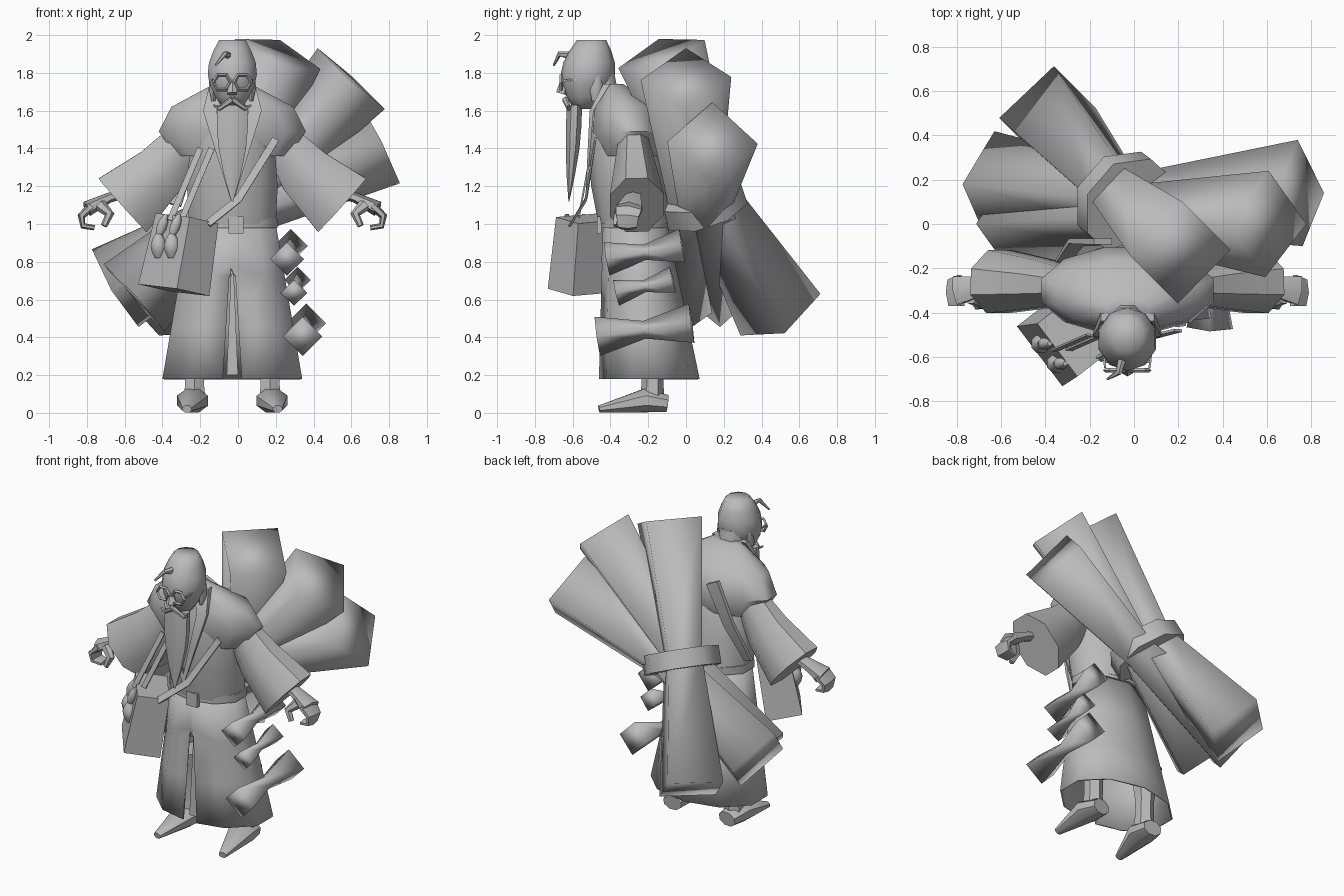
import bpy, bmesh, math
from mathutils import Vector

if "Cube" in bpy.data.objects:
    bpy.data.objects.remove(bpy.data.objects["Cube"])

GREY = bpy.data.materials.new("plain_grey")
GREY.use_nodes = True
GREY.diffuse_color = (.5, .5, .5, 1)
GREY.node_tree.nodes["Principled BSDF"].inputs["Base Color"].default_value = (.5, .5, .5, 1)
CX = -.03  # body centre line
UP, SIDE, DEPTH = Vector((0, 0, 1)), Vector((1, 0, 0)), Vector((0, 1, 0))


def finish(ob, name, angle=50):
    ob.name = name
    ob.data.materials.append(GREY)
    bpy.ops.object.select_all(action="DESELECT")
    ob.select_set(True)
    bpy.context.view_layer.objects.active = ob
    bpy.ops.object.shade_smooth_by_angle(angle=math.radians(angle))
    return ob


def strand(name, path, start, end, flat=1, belly=0, steps=1, sides=6,
           side=SIDE, axis=None, corner=False, caps=True, angle=50):
    """Tapering tube along a path; belly swells (or pinches) the middle, flat scales the depth."""
    path = [Vector(p) for p in path]
    centres = [p.lerp(q, k / steps) for p, q in zip(path, path[1:]) for k in range(steps)] + [path[-1]]
    last = len(centres) - 1
    turn = 0 if corner else .5
    stretch = 1 if corner else 1 / math.cos(math.pi / sides)
    bm = bmesh.new()
    rings = []
    for i, centre in enumerate(centres):
        along = axis or (centres[min(i + 1, last)] - centres[max(i - 1, 0)]).normalized()
        side = Vector(side)
        u = (side - along * side.dot(along)).normalized()
        v = along.cross(u) * flat
        width = start + (end - start) * i / last + belly * math.sin(math.pi * i / last)
        turns = [(j + turn) * math.tau / sides for j in range(sides)]
        rings.append([bm.verts.new(centre + (u * math.cos(a) + v * math.sin(a)) * width * stretch) for a in turns])
    for lower, upper in zip(rings, rings[1:]):
        for j in range(sides):
            k = (j + 1) % sides
            bm.faces.new((lower[j], lower[k], upper[k], upper[j]))
    if caps:
        bm.faces.new(rings[0])
        bm.faces.new(rings[-1])
    bmesh.ops.recalc_face_normals(bm, faces=bm.faces)
    mesh = bpy.data.meshes.new(name)
    bm.to_mesh(mesh)
    bm.free()
    ob = bpy.data.objects.new(name, mesh)
    bpy.context.collection.objects.link(ob)
    return finish(ob, name, angle)


def pair(name, path, start, end, side=SIDE, **shape):
    """Matching left and right parts; path x is measured from the body centre line."""
    for sign, tag in ((1, "left_"), (-1, "right_")):
        mirrored_path = [(CX + sign * x, y, z) for x, y, z in path]
        mirrored_side = (sign * side[0], side[1], side[2])
        strand(tag + name, mirrored_path, start, end, side=mirrored_side, **shape)


# Robe: torso, belt and hollow skirt with a front slit
strand("robe_torso", [(CX, -.27, 1), (CX, -.33, 1.4), (CX, -.4, 1.7)], start=.23, end=.1,
       flat=.8, belly=.06, steps=2, sides=10, axis=UP)
skirt = strand("robe_skirt", [(CX, -.27, 1), (CX, -.2, .18)], start=.23, end=.37,
               flat=.7, steps=3, sides=10, axis=UP, caps=False)
shell = skirt.modifiers.new("cloth_thickness", "SOLIDIFY")
shell.thickness = .01
cutter = strand("slit_cutter", [(CX, -.47, .1), (CX, -.47, .95)], start=.055, end=.002, flat=2,
                sides=4, axis=UP)
cutter.hide_render = True
cutter.hide_viewport = True
slit = skirt.modifiers.new("front_slit", "BOOLEAN")
slit.operation = "DIFFERENCE"
slit.solver = "EXACT"
slit.object = cutter
strand("slit_pleat", [(CX, -.42, .2), (CX, -.41, .8)], start=.03, end=.005, flat=.1, sides=4, axis=UP)
strand("belt", [(CX, -.27, .98), (CX, -.27, 1.03)], start=.24, end=.24, flat=.75, sides=10, axis=UP)
strand("belt_buckle", [(-.01, -.46, .95), (-.01, -.46, 1.04)], start=.04, end=.04, flat=.3, sides=4)

# Shoulder cape and collar
strand("shoulder_cape", [(CX, -.38, 1.74), (CX, -.32, 1.62), (CX, -.3, 1.49), (CX, -.3, 1.36)],
       start=.1, end=.3, flat=.5, belly=.18, sides=12, axis=UP)
pair("collar", [(.06, -.42, 1.74), (.12, -.5, 1.6), (0, -.53, 1.13)], start=.06, end=.01,
     flat=.3, steps=2, sides=4, axis=UP)

# Sleeves and hands
pair("sleeve", [(.25, -.28, 1.45), (.38, -.27, 1.28), (.58, -.26, 1.1)], start=.1, end=.19,
     flat=.75, sides=8, side=(1, 0, 1))
pair("hand", [(.5, -.28, 1.18), (.65, -.28, 1.14), (.77, -.3, 1.08)], start=.04, end=.065,
     flat=.55, belly=-.01, side=DEPTH)
pair("fingers", [(.75, -.3, 1.09), (.8, -.31, 1.04), (.79, -.31, .99), (.73, -.31, .98)], start=.07, end=.04,
     flat=.3, side=DEPTH)
pair("thumb", [(.7, -.33, 1.1), (.65, -.36, 1.05), (.68, -.37, .99)], start=.03, end=.015, side=DEPTH)

# Legs and feet
pair("leg", [(.2, -.17, .5), (.2, -.18, .04)], start=.09, end=.06, belly=-.025, steps=4, axis=UP)
pair("foot", [(.2, -.1, .05), (.21, -.22, .065), (.24, -.46, .02)], start=.06, end=.025, flat=.75,
     belly=.04, sides=8)

# Head, nose, ears and hair
strand("neck", [(CX, -.42, 1.6), (CX, -.46, 1.8)], start=.08, end=.08, sides=8, axis=UP)
strand("head", [(CX, -.54, 1.61), (CX, -.5, 1.975)], start=.05, end=.07, flat=1.05, belly=.07,
       steps=6, sides=10, axis=UP, angle=70)
strand("nose", [(CX, -.63, 1.79), (CX, -.66, 1.69)], start=.01, end=.025, belly=.005, steps=2)
pair("ear", [(.11, -.47, 1.79), (.1, -.48, 1.65)], start=.01, end=.01, flat=1.6, belly=.01, steps=2)
pair("moustache", [(0, -.64, 1.66), (.07, -.62, 1.61), (.1, -.62, 1.63)], start=.015, end=.005, side=DEPTH)
pair("eyebrow", [(.02, -.63, 1.8), (.08, -.61, 1.82)], start=.015, end=.005, side=DEPTH)
strand("hair_lock", [(-.05, -.6, 1.89), (-.07, -.67, 1.9), (-.12, -.7, 1.84)], start=.02, end=.005)
strand("beard", [(CX, -.59, 1.63), (CX, -.6, 1.4), (CX, -.62, 1.12)], start=.08, end=.005,
       flat=.5, belly=.03, steps=2, sides=8, axis=UP)

# Spectacles
for sign, tag in ((1, "left_"), (-1, "right_")):
    bpy.ops.mesh.primitive_torus_add(location=(CX + sign * .055, -.66, 1.75), rotation=(math.pi / 2, 0, 0),
                                     major_segments=6, minor_segments=4, major_radius=.045, minor_radius=.01)
    finish(bpy.context.object, tag + "spectacle_rim", angle=30)
pair("spectacle_arm", [(.1, -.65, 1.76), (.12, -.47, 1.77)], start=.005, end=.005, sides=4)

# Shoulder bag at the right hip with two gourds tied to it
strand("bag", [(-.34, -.53, .65), (-.27, -.51, 1.03)], start=.17, end=.15, flat=.65, sides=4, side=(.6, -.8, -.1))
for name, x, y in (("outer_gourd", -.42, -.54), ("inner_gourd", -.35, -.63)):
    strand(name, [(x, y, .82), (x, y, .95)], start=.02, end=.015, belly=.025, steps=4, sides=8)
    strand(name + "_top", [(x, y, .94), (x + .04, y, 1.05)], start=.015, end=.01, belly=.015, steps=3, sides=8)

# Straps across the chest and back
for name, shift in (("outer_strap", 0), ("inner_strap", .06)):
    strand(name, [(shift - .36, -.57, 1.02), (shift - .2, -.5, 1.4)], start=.016, end=.016, flat=.3, sides=4)
strand("cross_strap", [(-.16, -.61, 1), (0, -.53, 1.13), (.2, -.48, 1.45)], start=.02, end=.02, flat=.3, sides=4)
strand("back_strap", [(-.14, -.08, 1.6), (-.26, -.08, 1.35), (-.33, -.18, 1.1)], start=.045, end=.03,
       flat=.3, sides=4)

# Large scrolls on the back, pinched where a band binds them
strand("tall_scroll", [(-.39, .5, .52), (-.07, .13, 1.15), (.21, -.13, 1.9)], start=.17, end=.17, belly=-.07,
       sides=4, side=(1, 1, 0), angle=120)
strand("middle_scroll", [(-.55, 0, .61), (.02, .04, 1.13), (.6, 0, 1.77)], start=.24, end=.24, belly=-.1,
       sides=4, side=DEPTH, corner=True, angle=120)
strand("low_scroll", [(-.65, .18, .66), (.05, .1, 1.08), (.75, .14, 1.43)], start=.24, end=.24, belly=-.1,
       sides=4, side=DEPTH, corner=True, angle=120)
band_centre = Vector((CX, .09, 1.12))
half_band = Vector((.4, -.3, .9)) * .055
strand("scroll_band", [band_centre - half_band, band_centre + half_band], start=.22, end=.22, sides=8)

# Small scrolls hanging at the left hip
for name, z, reach, size in (("top", .85, .2, .09), ("middle", .67, .15, .07), ("bottom", .44, .25, .105)):
    x = .44 - z / 5
    strand("hip_scroll_" + name, [(x - .01, -.22 - reach, z - .035), (x + .01, -.22 + reach, z + .035)],
           start=size, end=size, belly=-size * .55, steps=2, sides=4, corner=True, angle=120)
